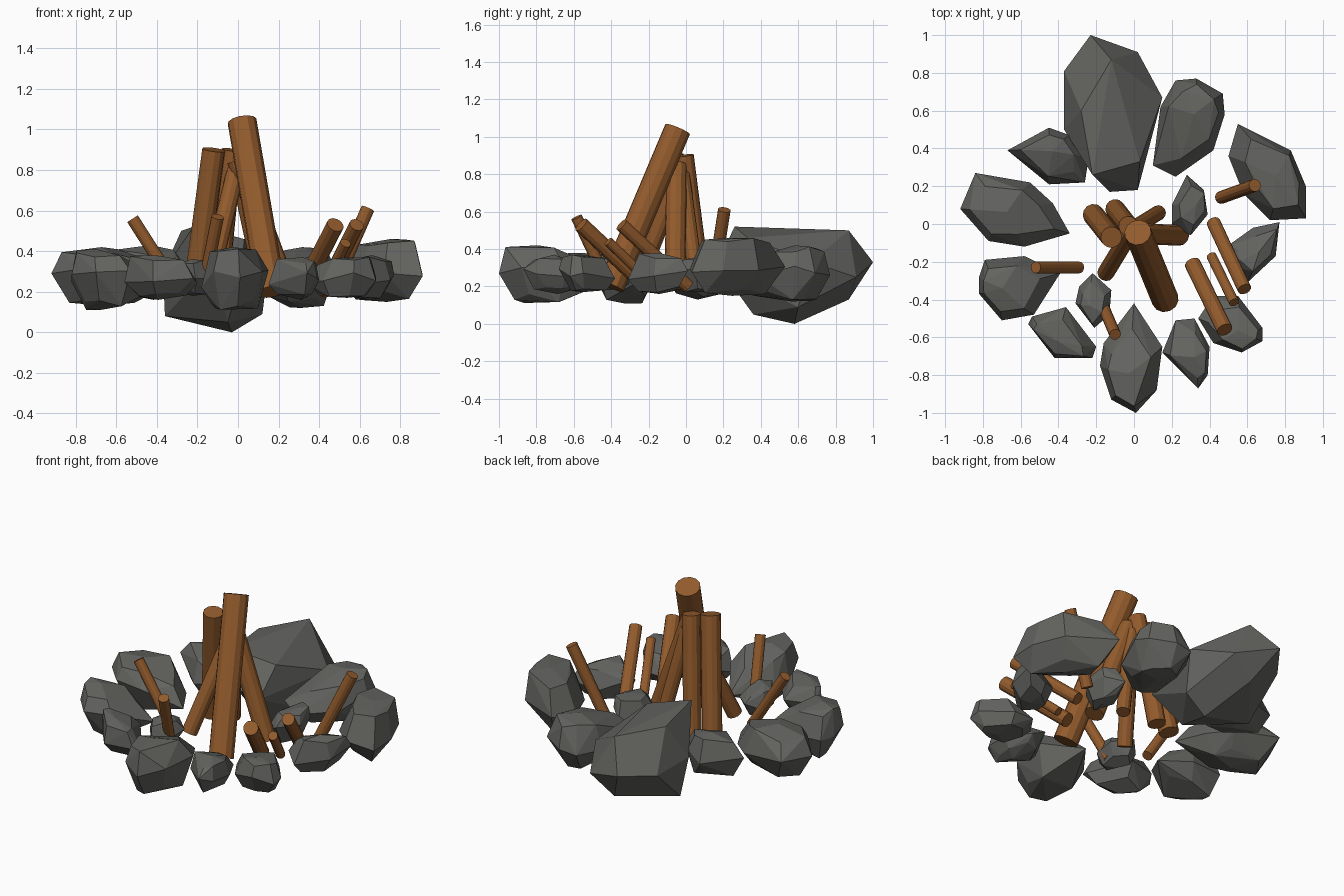
import bpy, bmesh, random
from mathutils import Vector

random.seed(4)


def material(name, rgb):
    m = bpy.data.materials.new(name)
    m.diffuse_color = (*rgb, 1)
    return m


STONE = material("stone", (0.125, 0.125, 0.117))
WOOD = material("wood", (0.29, 0.105, 0.026))


def hull(name, points):
    bm = bmesh.new()
    for p in points:
        bm.verts.new(p)
    res = bmesh.ops.convex_hull(bm, input=bm.verts[:])
    junk = {v for v in res["geom_interior"] + res["geom_unused"]
            if isinstance(v, bmesh.types.BMVert)}
    bmesh.ops.delete(bm, geom=list(junk), context='VERTS')
    bmesh.ops.dissolve_limit(bm, angle_limit=0.12, verts=bm.verts[:], edges=bm.edges[:])
    bmesh.ops.recalc_face_normals(bm, faces=bm.faces[:])
    me = bpy.data.meshes.new(name)
    bm.to_mesh(me)
    bm.free()
    me.materials.append(STONE)
    ob = bpy.data.objects.new(name, me)
    bpy.context.collection.objects.link(ob)
    return ob


def rock(name, z0, z1, outline):
    """Faceted stone: plan outline at mid height, smaller top and bottom rings."""
    ring = [Vector(p) for p in outline]
    c = sum(ring, Vector((0, 0))) / len(ring)
    out = c.normalized() * 0.02
    h = z1 - z0
    pts = []
    for p in ring:
        d = p - c
        tip = max(0, (c.length - p.length)) * 0.15      # inner tips droop
        j = random.uniform(-0.15, 0.15) * h
        pts.append((*p, z0 + h * 0.5 + j))
        pts.append((*(c + d * random.uniform(0.62, 0.8) + out), z1 - tip - random.uniform(0, 0.14) * h))
        pts.append((*(c + d * random.uniform(0.55, 0.72)), z0 + tip * 0.5 + random.uniform(0, 0.18) * h))
    pts.append((*(c + out * 2), z1))
    pts.append((*(c + out), z0))
    hull(name, pts)


def log(name, bottom, top, r, sides=12):
    a, b = Vector(bottom), Vector(top)
    bpy.ops.mesh.primitive_cylinder_add(vertices=sides, radius=r, depth=(b - a).length,
                                        location=(a + b) / 2)
    ob = bpy.context.object
    ob.name = name
    ob.rotation_mode = 'QUATERNION'
    ob.rotation_quaternion = (b - a).to_track_quat('Z', 'Y')
    ob.data.materials.append(WOOD)


# Large boulder at the back
hull("back_boulder", [
    (-0.23, 1.0, 0.33), (0.02, 0.91, 0.25), (0.15, 0.67, 0.33),
    (0.12, 0.60, 0.09), (0.02, 0.18, 0.30), (-0.13, 0.17, 0.33), (-0.37, 0.50, 0.30),
    (-0.37, 0.81, 0.30), (-0.36, 0.57, 0.08), (-0.12, 0.87, 0.13), (-0.22, 0.26, 0.52),
    (-0.12, 0.87, 0.50), (-0.28, 0.60, 0.50), (0.03, 0.33, 0.46), (-0.03, 0.58, 0.0),
    (-0.05, 0.36, 0.05)])

# Ring of stones
rock("back_right_rock", 0.12, 0.42, [(0.22, 0.76), (0.33, 0.77), (0.47, 0.69), (0.48, 0.58),
                                     (0.42, 0.39), (0.22, 0.25), (0.10, 0.31), (0.14, 0.62)])
rock("right_back_rock", 0.15, 0.46, [(0.55, 0.53), (0.83, 0.39), (0.91, 0.20), (0.91, 0.03),
                                     (0.72, 0.02), (0.58, 0.16), (0.50, 0.36)])
rock("right_rock", 0.16, 0.38, [(0.77, 0.01), (0.63, -0.02), (0.49, -0.12), (0.50, -0.22),
                                (0.60, -0.31), (0.75, -0.17)])
rock("right_front_rock", 0.17, 0.37, [(0.42, -0.38), (0.55, -0.38), (0.68, -0.55), (0.68, -0.62),
                                      (0.57, -0.68), (0.42, -0.63), (0.34, -0.50)])
rock("front_right_rock", 0.16, 0.37, [(0.22, -0.51), (0.32, -0.50), (0.40, -0.65), (0.39, -0.80),
                                      (0.34, -0.87), (0.15, -0.68)])
rock("front_rock", 0.11, 0.42, [(0.0, -0.42), (0.15, -0.65), (0.12, -0.88), (0.01, -1.0),
                                (-0.12, -0.93), (-0.18, -0.75), (-0.16, -0.63)])
rock("front_left_rock", 0.16, 0.38, [(-0.54, -0.49), (-0.36, -0.44), (-0.20, -0.65), (-0.22, -0.71),
                                     (-0.42, -0.71), (-0.56, -0.53)])
rock("left_front_rock", 0.11, 0.41, [(-0.79, -0.19), (-0.58, -0.17), (-0.39, -0.26), (-0.53, -0.48),
                                     (-0.70, -0.51), (-0.82, -0.37), (-0.82, -0.28)])
rock("left_rock", 0.13, 0.42, [(-0.84, 0.27), (-0.55, 0.22), (-0.43, 0.11), (-0.34, -0.05),
                               (-0.58, -0.12), (-0.77, -0.09), (-0.92, 0.08)])
rock("back_left_rock", 0.16, 0.43, [(-0.67, 0.39), (-0.45, 0.51), (-0.34, 0.47), (-0.24, 0.35),
                                    (-0.26, 0.22), (-0.45, 0.21)])
rock("inner_right_rock", 0.17, 0.36, [(0.28, 0.26), (0.37, 0.18), (0.39, 0.05), (0.30, -0.06),
                                      (0.20, 0.0), (0.20, 0.10)])
rock("inner_left_rock", 0.18, 0.36, [(-0.22, -0.26), (-0.12, -0.35), (-0.13, -0.48),
                                     (-0.21, -0.55), (-0.31, -0.42), (-0.29, -0.33)])

# Central stacked logs
log("tall_log", (0.165, -0.40, 0.20), (0.02, -0.045, 1.04), 0.072)
log("left_log", (-0.215, 0.05, 0.20), (-0.12, -0.07, 0.90), 0.057)
log("back_log", (-0.10, 0.08, 0.20), (-0.03, -0.01, 0.90), 0.052)
log("right_log", (0.24, -0.06, 0.20), (0.0, -0.05, 0.85), 0.055)
log("front_left_log", (-0.15, -0.26, 0.22), (-0.01, -0.03, 0.80), 0.045)
log("back_right_log", (0.13, 0.06, 0.20), (0.0, -0.02, 0.80), 0.04)

# Loose sticks leaning on the stones
log("left_stick", (-0.29, -0.23, 0.20), (-0.52, -0.23, 0.56), 0.031)
log("front_stick", (-0.17, -0.42, 0.22), (-0.10, -0.585, 0.57), 0.031)
log("back_right_stick", (0.46, 0.14, 0.20), (0.64, 0.205, 0.61), 0.034)
log("right_stick_1", (0.31, -0.21, 0.20), (0.48, -0.56, 0.53), 0.043)
log("right_stick_2", (0.42, 0.01, 0.20), (0.585, -0.345, 0.53), 0.037)
log("right_stick_3", (0.41, -0.17, 0.20), (0.53, -0.415, 0.44), 0.027)
